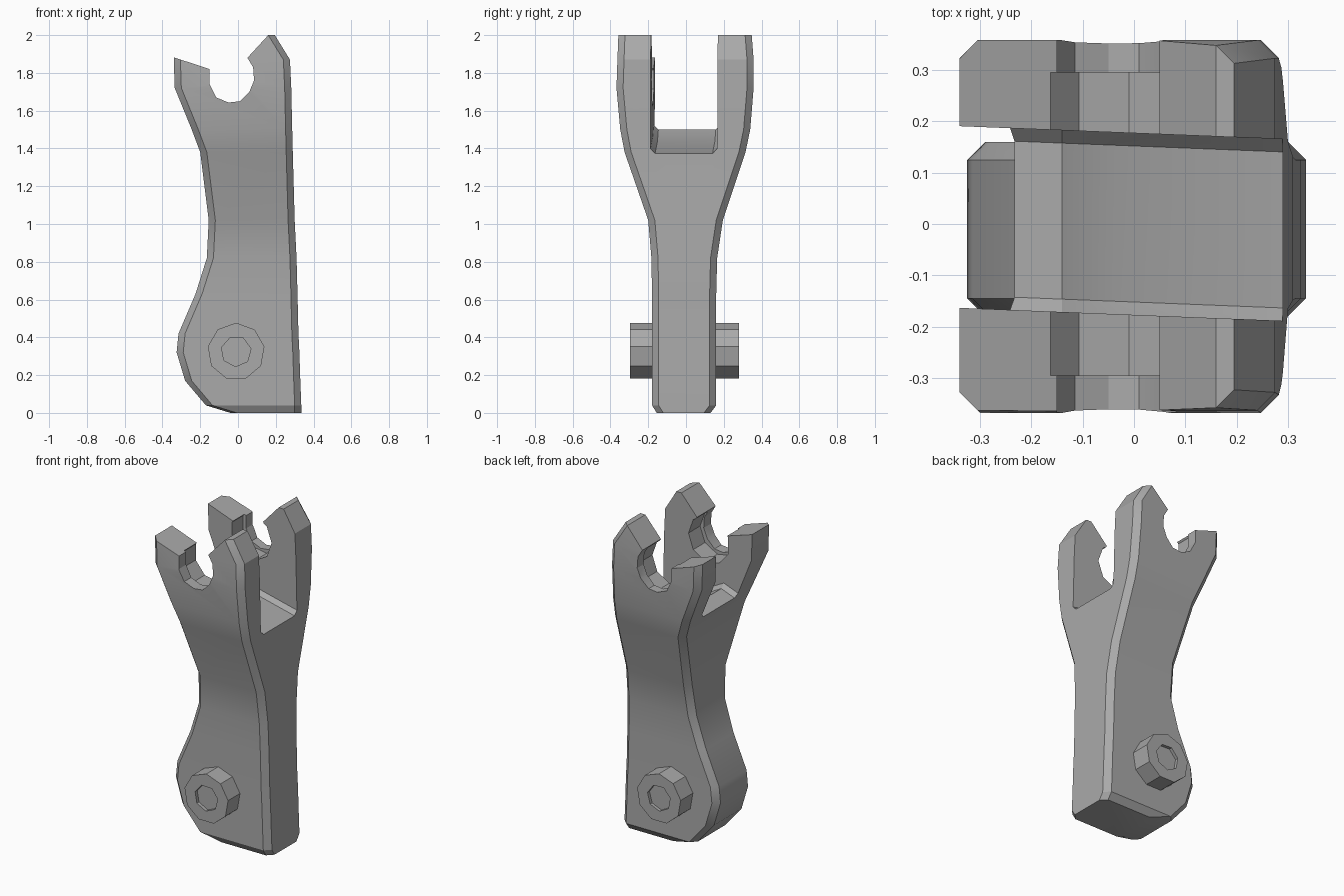
import bpy, bmesh, math

if "Cube" in bpy.data.objects:
    bpy.data.objects.remove(bpy.data.objects["Cube"], do_unlink=True)

steel = bpy.data.materials.new("plain grey")
steel.use_nodes = True
GREY = (0.4, 0.4, 0.4, 1)
steel.diffuse_color = GREY
steel.node_tree.nodes["Principled BSDF"].inputs["Base Color"].default_value = GREY


def loft(name, rings):
    """Skin a stack of equal-sized rings and cap both ends."""
    bm = bmesh.new()
    loops = [[bm.verts.new(p) for p in ring] for ring in rings]
    for a, b in zip(loops, loops[1:]):
        for i in range(len(a)):
            j = (i + 1) % len(a)
            bm.faces.new((a[i], a[j], b[j], b[i]))
    bm.faces.new(loops[0])
    bm.faces.new(loops[-1])
    bmesh.ops.recalc_face_normals(bm, faces=bm.faces)
    mesh = bpy.data.meshes.new(name)
    bm.to_mesh(mesh)
    bm.free()
    mesh.materials.append(steel)
    obj = bpy.data.objects.new(name, mesh)
    bpy.context.collection.objects.link(obj)
    return obj


def activate(obj):
    bpy.ops.object.select_all(action="DESELECT")
    obj.select_set(True)
    bpy.context.view_layer.objects.active = obj


def cut(obj, cutter):
    mod = obj.modifiers.new("cut", "BOOLEAN")
    mod.operation, mod.solver, mod.object = "DIFFERENCE", "EXACT", cutter
    activate(obj)
    bpy.ops.object.modifier_apply(modifier=mod.name)
    bpy.data.objects.remove(cutter, do_unlink=True)


def chamfered(z, x0, x1, y0, y1, c=0.035):
    return [(x0 + c, y0, z), (x1 - c, y0, z), (x1, y0 + c, z), (x1, y1 - c, z),
            (x1 - c, y1, z), (x0 + c, y1, z), (x0, y1 - c, z), (x0, y0 + c, z)]


# Body: chamfered sections as height, left, right, front, back
sections = [
    (0.0, -0.04, 0.335, -0.155, 0.13),
    (0.04, -0.17, 0.335, -0.18, 0.16),
    (0.17, -0.28, 0.33, -0.18, 0.16),
    (0.32, -0.325, 0.325, -0.18, 0.16),
    (0.42, -0.315, 0.32, -0.18, 0.16),
    (0.63, -0.225, 0.315, -0.18, 0.16),
    (0.82, -0.165, 0.31, -0.183, 0.165),
    (1.02, -0.155, 0.30, -0.2, 0.195),
    (1.38, -0.2, 0.29, -0.325, 0.315),
    (1.5, -0.245, 0.287, -0.348, 0.34),
    (1.72, -0.335, 0.282, -0.368, 0.358),
    (1.87, -0.34, 0.275, -0.363, 0.358),
    (2.0, -0.34, 0.195, -0.358, 0.348),
]
body = loft("forked_body", [chamfered(*s) for s in sections])

# Slot between the prongs, with a sloping floor and chamfered corners
def slot_ring(x, z, w=0.177, c=0.025):
    half = [(w - c, z), (w, z + c), (w, 2.2)]
    outline = half + [(-y, h) for y, h in reversed(half)]
    return [(x, y - 0.04 * x, h) for y, h in outline]

slot_floor = [(0.45, 1.34), (-0.03, 1.44), (-0.14, 1.5), (-0.4, 1.41)]
cut(body, loft("slot_cutter", [slot_ring(x, z) for x, z in slot_floor]))

# Hooked notch across both prongs, which also shapes their tips
notch = [(-0.5, 1.935), (-0.15, 1.82), (-0.15, 1.74), (-0.115, 1.67),
         (-0.05, 1.643), (0.01, 1.65), (0.06, 1.7), (0.085, 1.76),
         (0.08, 1.83), (0.05, 1.88), (0.16, 2.0), (0.2, 2.1), (-0.5, 2.1)]
cut(body, loft("notch_cutter", [[(x, y, z) for x, z in notch] for y in (-0.6, 0.6)]))

# Wider step on the inner side of the notch
def circle(y, r, x0, z0, n, turn=0.0):
    angles = [2 * math.pi * (i + turn) / n for i in range(n)]
    return [(x0 + r * math.cos(a), y, z0 + r * math.sin(a)) for a in angles]

cut(body, loft("step_cutter", [circle(y, 0.145, -0.035, 1.765, 9) for y in (-0.295, 0.295)]))

# Bolt ends on both flanks, each with a shallow socket
for name, y_in, y_out in (("front_bolt", -0.14, -0.297), ("back_bolt", 0.12, 0.28)):
    bolt = loft(name, [circle(y, 0.152, -0.01, 0.325, 9, 0.25) for y in (y_in, y_out)])
    floor = y_out * 0.93
    socket = [circle(y, 0.08, -0.01, 0.325, 7, 0.2) for y in (floor, y_out * 1.2)]
    cut(bolt, loft("socket_cutter", socket))

# Smooth the long flanks, keep the chamfers crisp
activate(body)
bpy.ops.object.shade_smooth_by_angle(angle=math.radians(25))
